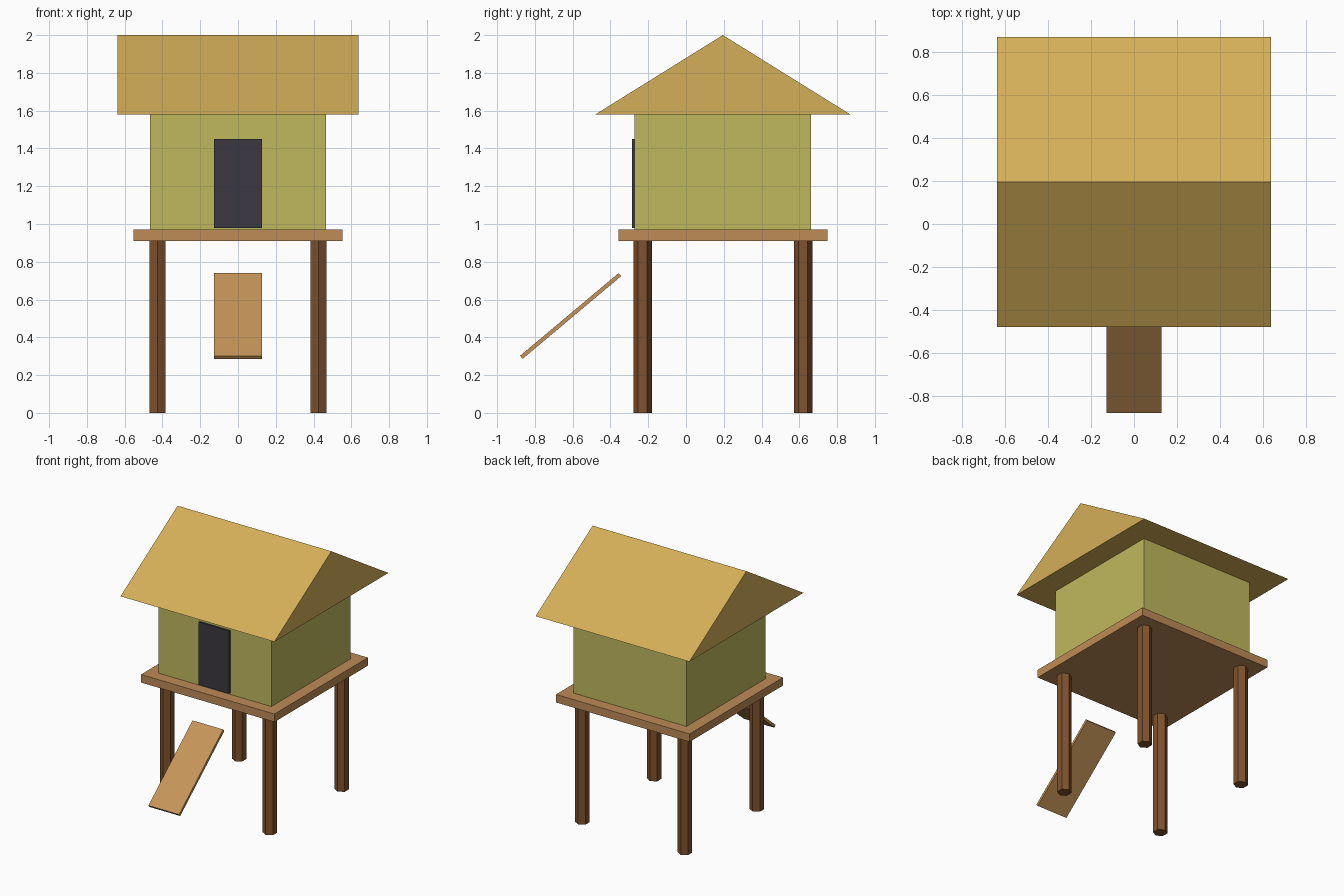
import bpy
import bmesh
import math
from mathutils import Matrix

if "Cube" in bpy.data.objects:
    bpy.data.objects.remove(bpy.data.objects["Cube"], do_unlink=True)

HOUSE_Y = 0.195  # centre line of the hut; the ramp reaches out in front


def material(name, rgb):
    """Flat material from 0-255 display values, stored as linear."""
    lin = [((c / 255 + 0.055) / 1.055) ** 2.4 for c in rgb]
    mat = bpy.data.materials.new(name)
    mat.use_nodes = True
    mat.diffuse_color = (*lin, 1)
    bsdf = next(n for n in mat.node_tree.nodes if n.type == "BSDF_PRINCIPLED")
    bsdf.inputs["Base Color"].default_value = (*lin, 1)
    bsdf.inputs["Roughness"].default_value = 0.9
    return mat


thatch = material("thatch yellow", (213, 175, 88))
wall = material("wall olive", (192, 185, 94))
plank = material("plank brown", (191, 139, 86))
ramp_wood = material("ramp tan", (198, 149, 89))
post = material("post brown", (128, 82, 46))
dark = material("door charcoal", (59, 57, 64))


def add_object(name, bm, mat):
    bmesh.ops.recalc_face_normals(bm, faces=bm.faces)
    mesh = bpy.data.meshes.new(name)
    bm.to_mesh(mesh)
    bm.free()
    mesh.materials.append(mat)
    obj = bpy.data.objects.new(name, mesh)
    bpy.context.collection.objects.link(obj)
    return obj


def box(name, size, centre, mat, tilt=0.0):
    bm = bmesh.new()
    bmesh.ops.create_cube(bm, size=1, matrix=Matrix.Diagonal((*size, 1)))
    obj = add_object(name, bm, mat)
    obj.location = centre
    obj.rotation_euler.x = tilt
    return obj


# Platform, hut walls and door
box("platform", (1.106, 1.106, 0.06), (0, HOUSE_Y, 0.94), plank)
box("walls", (0.934, 0.934, 0.61), (0, HOUSE_Y, 1.275), wall)
box("door", (0.254, 0.02, 0.47), (0, -0.276, 1.215), dark)

# Sloping entrance ramp
box("ramp", (0.254, 0.681, 0.021), (0, -0.611, 0.513), ramp_wood, math.radians(40))

# Gable roof: triangle extruded along x
bm = bmesh.new()
gable = [(-0.637, HOUSE_Y + y, z) for y, z in ((-0.675, 1.58), (0.675, 1.58), (0, 2.0))]
face = bm.faces.new([bm.verts.new(p) for p in gable])
ext = bmesh.ops.extrude_face_region(bm, geom=[face])
moved = [g for g in ext["geom"] if isinstance(g, bmesh.types.BMVert)]
bmesh.ops.translate(bm, verts=moved, vec=(1.274, 0, 0))
add_object("roof", bm, thatch)

# Four hexagonal stilts, corners pointing front and back
for side, sx in (("left", 1), ("right", -1)):
    for end, sy in (("front", -1), ("back", 1)):
        bm = bmesh.new()
        bmesh.ops.create_cone(bm, cap_ends=True, segments=6, radius1=0.049,
                              radius2=0.049, depth=0.91,
                              matrix=Matrix.Rotation(math.pi / 2, 4, "Z"))
        # keep a corner on the y axis whichever way the ring starts
        if max(v.co.y for v in bm.verts) < 0.045:
            bmesh.ops.rotate(bm, verts=bm.verts, matrix=Matrix.Rotation(math.pi / 2, 3, "Z"))
        stilt = add_object(f"{end}_{side}_stilt", bm, post)
        stilt.location = (sx * 0.425, HOUSE_Y + sy * 0.425, 0.455)
